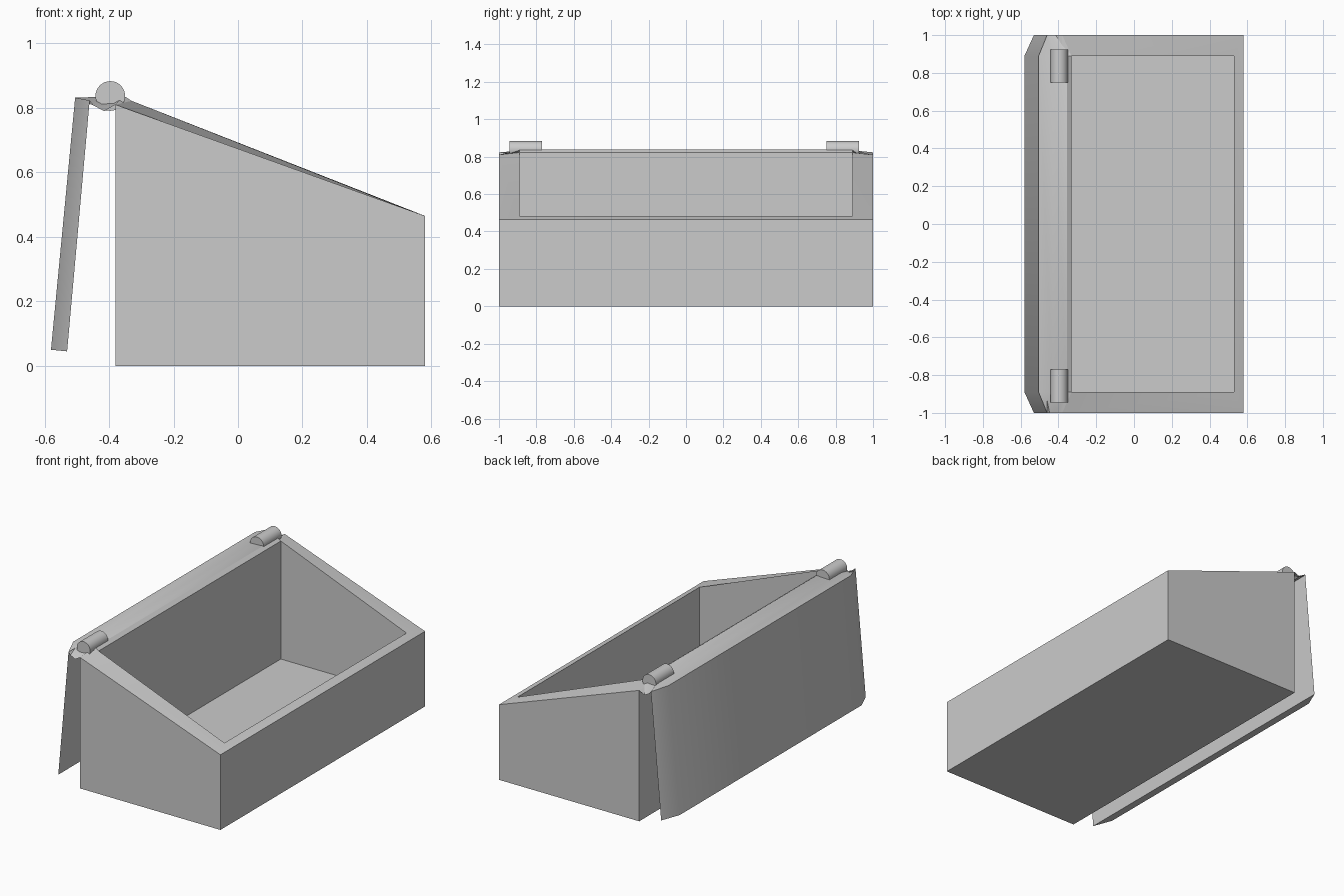
import bpy, bmesh, math

if "Cube" in bpy.data.objects:
    bpy.data.objects.remove(bpy.data.objects["Cube"])


def finish(bm, name, angle=30):
    bmesh.ops.recalc_face_normals(bm, faces=bm.faces)
    me = bpy.data.meshes.new(name)
    bm.to_mesh(me)
    bm.free()
    ob = bpy.data.objects.new(name, me)
    bpy.context.collection.objects.link(ob)
    bpy.ops.object.select_all(action='DESELECT')
    ob.select_set(True)
    bpy.context.view_layer.objects.active = ob
    bpy.ops.object.shade_smooth_by_angle(angle=math.radians(angle))
    return ob


def loft(name, rings):
    """Bridge closed rings of equal length and cap both ends."""
    bm = bmesh.new()
    loops = [[bm.verts.new(p) for p in r] for r in rings]
    n = len(loops[0])
    for a, b in zip(loops, loops[1:]):
        for i in range(n):
            j = (i + 1) % n
            bm.faces.new((a[i], a[j], b[j], b[i]))
    bm.faces.new(loops[0])
    bm.faces.new(loops[-1])
    return finish(bm, name)


def rect(x0, z0, x1, z1, y):
    return [(x0, -y, z0), (x1, -y, z1), (x1, y, z1), (x0, y, z0)]


# Open box with a sloped rim
loft("sloped_box", [
    rect(-0.38, 0.0, 0.58, 0.0, 1.0),
    rect(-0.38, 0.81, 0.58, 0.465, 1.0),
    rect(-0.33, 0.822, 0.53, 0.483, 0.89),
    rect(-0.33, 0.092, 0.53, 0.092, 0.89),
])

# Folded-back lid with flexible strip: wide outside face, narrower inside face
outside = [(-0.53, 0.045), (-0.46, 0.823), (-0.447, 0.807), (-0.415, 0.79), (-0.38, 0.81)]
inside = [(-0.58, 0.05), (-0.505, 0.832), (-0.43, 0.834), (-0.355, 0.838), (-0.33, 0.822)]
loft("lid", [
    [(xo, -1.0, zo), (xo, 1.0, zo), (xi, 0.89, zi), (xi, -0.89, zi)]
    for (xo, zo), (xi, zi) in zip(outside, inside)
])

# Two hinge barrels
for name, y0, y1 in (("hinge_front", -0.945, -0.77), ("hinge_rear", 0.75, 0.925)):
    circle = [(2 * math.pi * i / 32) for i in range(32)]
    loft(name, [
        [(-0.396 + 0.046 * math.cos(a), y, 0.837 + 0.046 * math.sin(a)) for a in circle]
        for y in (y0, y1)
    ])
